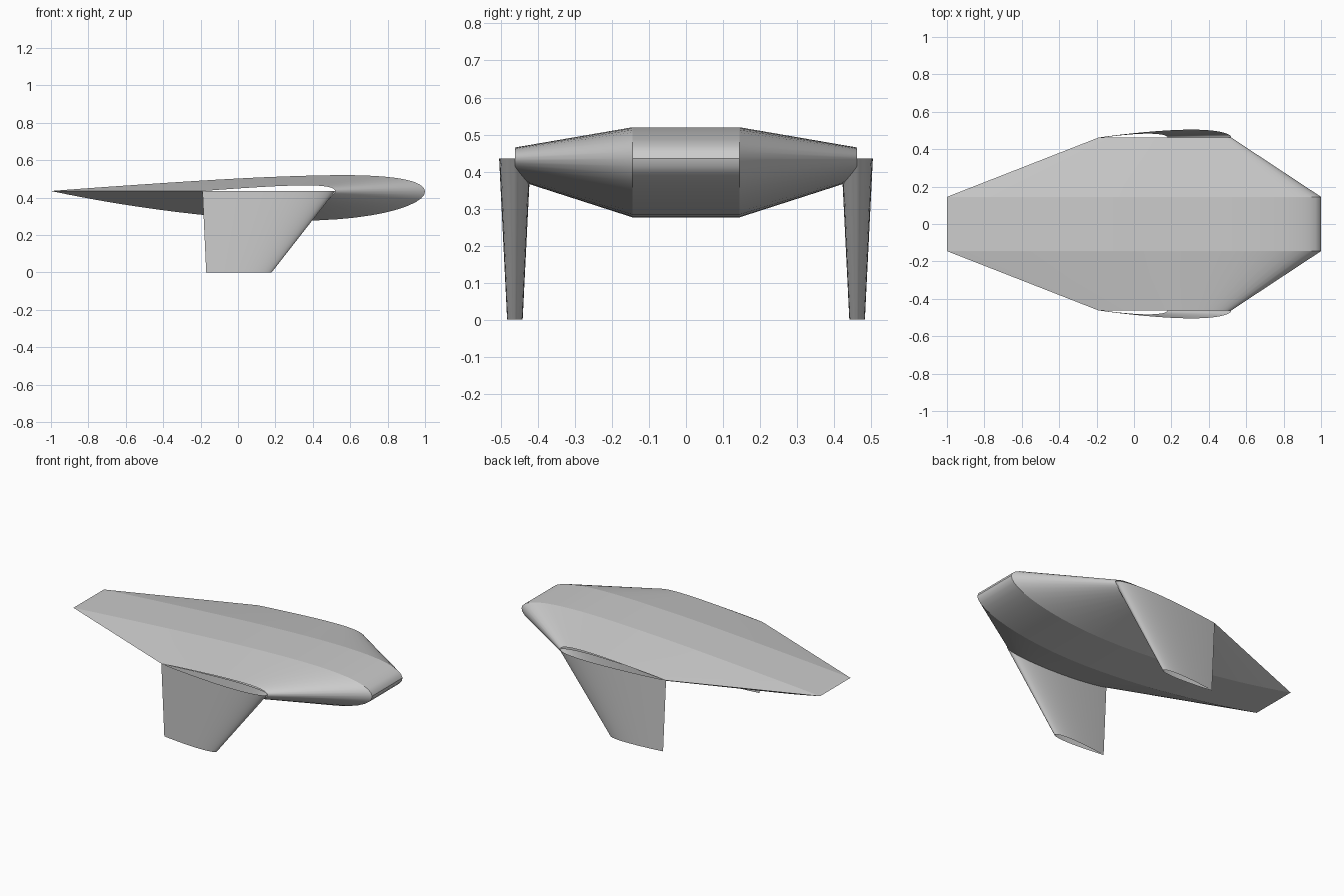
import bpy, bmesh, math

cube = bpy.data.objects.get("Cube")
if cube:
    bpy.data.objects.remove(cube, do_unlink=True)

grey = bpy.data.materials.new("light_grey")
grey.use_nodes = True
COLOUR = (0.6, 0.6, 0.6, 1)
grey.diffuse_color = COLOUR
grey.node_tree.nodes["Principled BSDF"].inputs["Base Color"].default_value = COLOUR

STEPS = 28
MID_Z = 0.435      # height of the chord plane
ROOT_Y, TIP_Y = 0.145, 0.462


def airfoil(camber):
    """Unit-chord outline (t from the nose, offset), tail over the top, round the nose, back to the tail."""
    upper, lower = [], []
    peak = 0.4
    for i in range(STEPS + 1):
        t = (1 - math.cos(math.pi * i / STEPS)) / 2
        half = 0.6 * (0.2969 * math.sqrt(t) - 0.126 * t - 0.3516 * t**2
                      + 0.2843 * t**3 - 0.1036 * t**4)
        if t < peak:
            mean = camber / peak**2 * (2 * peak * t - t * t)
            slope = 2 * camber / peak**2 * (peak - t)
        else:
            mean = camber / (1 - peak)**2 * (1 - 2 * peak + 2 * peak * t - t * t)
            slope = 2 * camber / (1 - peak)**2 * (peak - t)
        a = math.atan(slope)
        upper.append((t - half * math.sin(a), mean + half * math.cos(a)))
        lower.append((t + half * math.sin(a), mean - half * math.cos(a)))
    return upper[::-1] + lower[1:-1]


def loft(name, rings):
    """Open-ended skin between two matching outlines."""
    bm = bmesh.new()
    a, b = [[bm.verts.new(p) for p in ring] for ring in rings]
    n = len(a)
    for i in range(n):
        j = (i + 1) % n
        bm.faces.new((a[i], a[j], b[j], b[i]))
    bmesh.ops.recalc_face_normals(bm, faces=bm.faces)
    # make the skin face outward, judged by its highest-area side
    centre = sum((v.co for v in bm.verts), bm.verts[:][0].co * 0) / len(bm.verts)
    if sum(f.normal.dot(f.calc_center_median() - centre) * f.calc_area() for f in bm.faces) < 0:
        bmesh.ops.reverse_faces(bm, faces=bm.faces)
    mesh = bpy.data.meshes.new(name)
    bm.to_mesh(mesh)
    bm.free()
    mesh.materials.append(grey)
    obj = bpy.data.objects.new(name, mesh)
    bpy.context.collection.objects.link(obj)
    bpy.ops.object.select_all(action="DESELECT")
    obj.select_set(True)
    bpy.context.view_layer.objects.active = obj
    bpy.ops.object.shade_smooth_by_angle(angle=math.radians(30))
    return obj


def wing_ring(nose, tail, y):
    chord = nose - tail
    return [(nose - t * chord, y, MID_Z + o * chord) for t, o in airfoil(-0.02)]


def fin_ring(nose, tail, y, z):
    chord = nose - tail
    return [(nose - t * chord, y + o * chord, z) for t, o in airfoil(0)]


# Body: straight centre section
loft("centre_wing", [wing_ring(1, -1, -ROOT_Y), wing_ring(1, -1, ROOT_Y)])

# Tapered outer panels and the fins hanging from their tips
for side, s in (("front", -1), ("back", 1)):
    loft(side + "_outer_wing",
         [wing_ring(1, -1, s * ROOT_Y), wing_ring(0.52, -0.19, s * TIP_Y)])
    loft(side + "_fin",
         [fin_ring(0.52, -0.19, s * TIP_Y, MID_Z), fin_ring(0.18, -0.17, s * TIP_Y, 0)])
